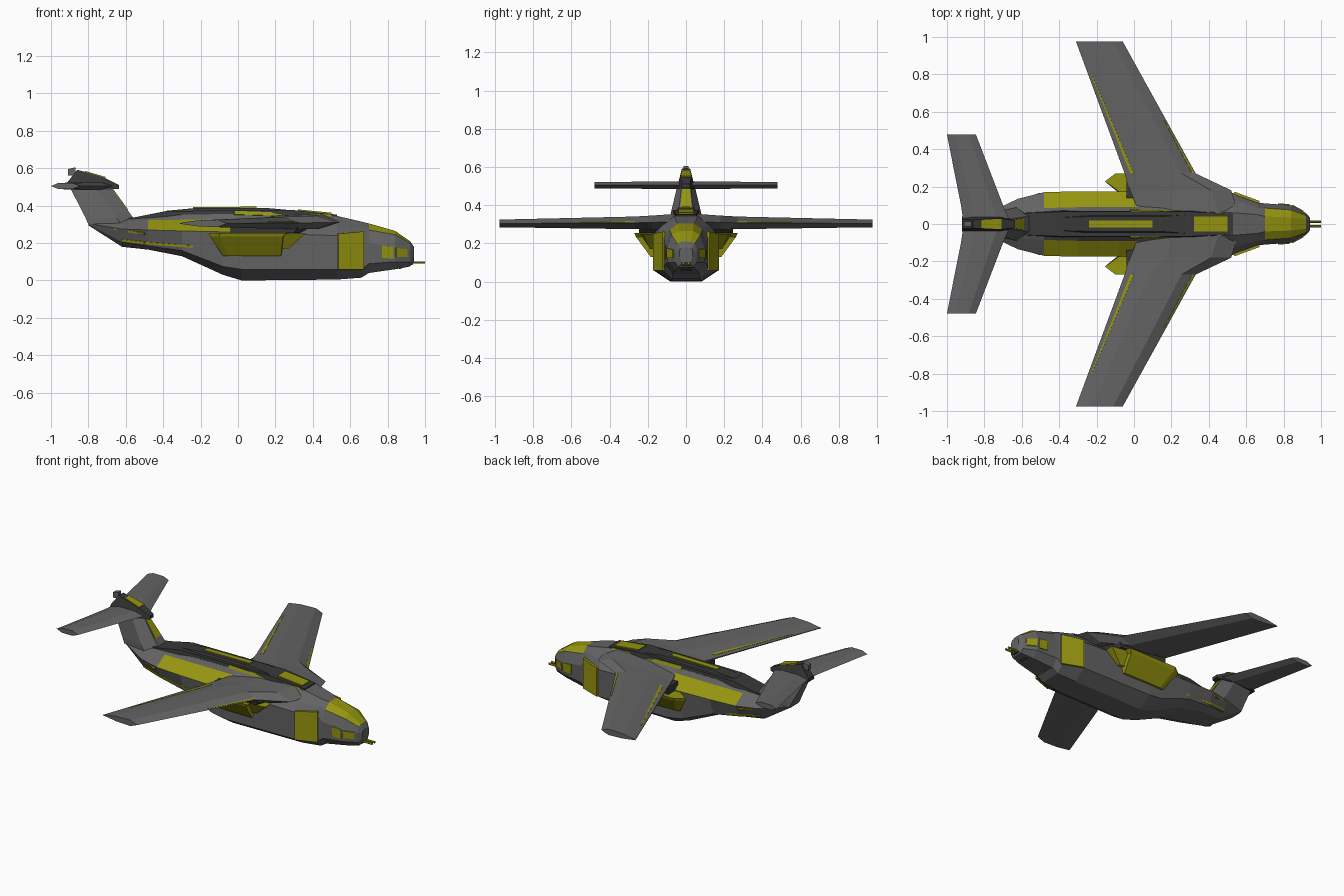
import bpy, bmesh, math
from mathutils import Vector


def material(name, r, g, b):
    m = bpy.data.materials.new(name)
    m.diffuse_color = (r, g, b, 1)
    return m


yellow = material("yellow", .30, .30, .005)
grey = material("hull_grey", .125, .125, .125)
dark = material("dark_grey", .04, .04, .04)


def build(name, verts, faces, mat=grey, mirror=False, tint=()):
    me = bpy.data.meshes.new(name)
    me.from_pydata([tuple(v) for v in verts], [], faces)
    me.materials.append(mat)
    if tint:
        me.materials.append(yellow)
        for i in tint:
            me.polygons[i].material_index = 1
    bm = bmesh.new()
    bm.from_mesh(me)
    bmesh.ops.recalc_face_normals(bm, faces=bm.faces)
    bm.to_mesh(me)
    bm.free()
    ob = bpy.data.objects.new(name, me)
    bpy.context.collection.objects.link(ob)
    if mirror:
        m = ob.modifiers.new("Mirror", 'MIRROR')
        m.use_axis = (False, True, False)
        m.use_mirror_merge = False
    return ob


def loft(name, rings, mat=grey, mirror=False, yellow_cells=()):
    """Skin closed rings of equal point count; cells are (segment, edge)."""
    n = len(rings[0])
    faces, tint = [], []
    for i in range(len(rings) - 1):
        for j in range(n):
            if (i, j) in yellow_cells:
                tint.append(len(faces))
            k = (j + 1) % n
            faces.append((i*n + j, i*n + k, (i+1)*n + k, (i+1)*n + j))
    faces.append(tuple(range(n)))
    faces.append(tuple(range((len(rings)-1)*n, len(rings)*n)))
    return build(name, [p for r in rings for p in r], faces, mat, mirror, tint)


def plate(name, pts, t=0.006, mat=yellow, mirror=True):
    """Thin panel: polygon thickened both ways along its normal."""
    p = [Vector(q) for q in pts]
    n = (p[2] - p[0]).cross(p[3] - p[1]).normalized() * t
    return loft(name, [[q - n for q in p], [q + n for q in p]], mat, mirror)


def box_ring(x, w, z0, z1, wt=None):
    wt = w if wt is None else wt
    return [(x, -w, z0), (x, w, z0), (x, wt, z1), (x, -wt, z1)]


# Fuselage: half sections from keel to roof (y, z pairs)
stations = [
    (.94, .02, .10, .035, .13, .035, .16, .03, .175, .02, .18),
    (.92, .04, .075, .055, .10, .058, .165, .045, .20, .025, .21),
    (.84, .055, .06, .095, .10, .10, .18, .075, .245, .035, .265),
    (.70, .07, .04, .11, .09, .11, .20, .085, .27, .04, .305),
    (.66, .07, .015, .115, .06, .115, .24, .085, .285, .05, .315),
    (.53, .08, .005, .165, .06, .165, .24, .13, .29, .06, .345),
    (.02, .08, 0, .17, .06, .175, .255, .09, .325, .07, .355),
    (-.08, .075, .03, .165, .075, .175, .26, .09, .325, .07, .355),
    (-.30, .08, .13, .15, .16, .175, .265, .09, .325, .07, .352),
    (-.48, .08, .165, .13, .185, .17, .27, .085, .322, .06, .338),
    (-.62, .06, .18, .10, .205, .135, .275, .08, .315, .05, .328),
    (-.80, .04, .295, .045, .30, .05, .305, .04, .312, .03, .318),
]
rings = []
for s in stations:
    half = [(s[0], s[k], s[k+1]) for k in range(1, 11, 2)]
    rings.append(half + [(x, -y, z) for x, y, z in reversed(half)])
cells = {(i, j) for i in (1, 2) for j in (3, 4, 5)}
cells |= {(i, j) for i in (6, 7, 8) for j in (2, 6)}
loft("fuselage", rings, yellow_cells=cells)

# Wings: faceted airfoil sections (y, leading x, trailing x, z, half thickness)
wing = [(.05, .56, .03, .315, .04), (.18, .52, -.02, .31, .036),
        (.27, .33, -.05, .308, .033), (.975, -.06, -.31, .305, .02)]


def airfoil(y, le, te, z, t):
    shape = [(0, 0), (.2, 1), (.65, .8), (1, .1), (1, -.1), (.6, -.8), (.2, -1)]
    return [(le + (te - le)*f, y, z + t*h) for f, h in shape]


loft("wing", [airfoil(*w) for w in wing], mirror=True)


def on_wing(s, f):
    y, le, te, z, t = [a + (b - a)*s for a, b in zip(wing[2], wing[3])]
    h = f/.2 if f < .2 else (1 - (f-.2)*.444 if f < .65 else .8 - (f-.65)*2)
    return (le + (te - le)*f, y, z + t*h)


def wing_strip(name, s0, s1, f0, f1, f2, f3):
    plate(name, [on_wing(s0, f0), on_wing(s1, f1), on_wing(s1, f2), on_wing(s0, f3)], .002)


wing_strip("flap_strip", 0, .75, .87, .93, .945, .92)
wing_strip("leading_edge_strip", 0, .4, .02, .03, .04, .05)

# Side sponsons under the wing roots, with a grey fairing above
loft("sponson", [
    [(-.06, .15, .13), (-.08, .175, .13), (-.05, .185, .13), (.23, .185, .13), (.23, .15, .13)],
    [(-.05, .15, .235), (-.15, .222, .235), (-.10, .262, .235), (.24, .262, .235), (.25, .15, .235)],
    [(-.05, .15, .255), (-.155, .228, .255), (-.10, .27, .255), (.26, .27, .255), (.27, .15, .255)],
], yellow, True)
loft("sponson_fairing", [
    [(-.04, .14, .255), (-.04, .245, .255), (.30, .245, .255), (.34, .14, .255)],
    [(-.04, .14, .305), (-.04, .25, .305), (.33, .25, .305), (.42, .14, .305)],
], dark, True)
loft("intake", [
    [(.20, .15, .17), (.20, .19, .17), (.27, .19, .17), (.27, .15, .17)],
    [(.20, .15, .25), (.20, .245, .25), (.36, .225, .25), (.36, .15, .25)],
], yellow, True)

# Dorsal spine and raised roof housing
loft("spine", [box_ring(.53, .06, .30, .352, .055), box_ring(.30, .078, .30, .376, .066),
               box_ring(-.38, .078, .30, .372, .066), box_ring(-.55, .068, .29, .338, .06),
               box_ring(-.72, .058, .28, .325, .05)], dark)
loft("roof_housing", [box_ring(.28, .055, .35, .376, .05), box_ring(.15, .055, .35, .388, .04),
                      box_ring(-.22, .055, .35, .388, .04), box_ring(-.38, .05, .35, .373, .035)], dark)
plate("roof_strip", [(.10, .018, .389), (.10, -.018, .389), (-.24, -.018, .386), (-.24, .018, .386)], .006, yellow, False)
plate("roof_hatch", [(.50, .04, .357), (.50, -.04, .357), (.32, -.04, .375), (.32, .04, .375)], .005, yellow, False)
plate("spine_side_strip", [(.50, .061, .338), (.50, .058, .352), (-.02, .069, .372), (-.02, .077, .352)], .003)

# Cabin doors and nose side windows
plate("cabin_door", [(.67, .116, .06), (.535, .166, .06), (.535, .166, .25), (.67, .116, .262)], .007)
plate("front_window", [(.905, .066, .125), (.845, .097, .125), (.845, .100, .175), (.905, .067, .168)], .004)
plate("rear_window", [(.83, .099, .118), (.77, .105, .12), (.77, .107, .187), (.83, .102, .18)], .004)

# Chin turret with twin barrels
loft("chin_turret", [box_ring(.86, .03, .06, .11), box_ring(.935, .02, .085, .11)], dark)
for y in (-.013, .013):
    loft("gun_barrel", [[(x, y + .007*math.cos(a*math.pi/3), .096 + .007*math.sin(a*math.pi/3))
                         for a in range(6)] for x in (.90, 1.0)], yellow)

# Yellow lines along the tail boom
plate("boom_upper_strip", [(-.50, .158, .245), (-.50, .162, .255), (-.66, .110, .283), (-.66, .106, .273)], .006)
plate("boom_lower_strip", [(-.24, .156, .175), (-.24, .158, .187), (-.50, .135, .208), (-.50, .131, .196)], .005)
plate("boom_rear_strip", [(-.50, .131, .196), (-.50, .135, .208), (-.62, .106, .222), (-.62, .102, .210)], .005)


# Swept tail fin
def fin_ring(z, front, back, w):
    m = front + (back - front)*.35
    return [(front, w*.5, z), (m, w, z), (back, w*.6, z),
            (back, -w*.6, z), (m, -w, z), (front, -w*.5, z)]


loft("tail_fin", [fin_ring(.30, -.53, -.80, .09), fin_ring(.335, -.56, -.815, .085),
                  fin_ring(.50, -.68, -.90, .046)])
plate("fin_front_panel", [(-.592, .03, .375), (-.592, -.03, .375), (-.672, -.02, .485),
                          (-.672, .02, .485)], .006, yellow, False)

# Fairing on top of the fin
loft("tail_fairing", [box_ring(-.635, .02, .49, .51), box_ring(-.72, .048, .485, .552, .03),
                      box_ring(-.86, .048, .485, .592, .022), box_ring(-.92, .04, .49, .515, .025)], dark)
plate("tail_top_panel", [(-.71, .028, .548), (-.71, -.028, .548), (-.82, -.022, .58),
                         (-.82, .022, .58)], .006, yellow, False)
loft("tail_tip_block", [box_ring(-.87, .014, .56, .605), box_ring(-.91, .014, .56, .595)])


# Tailplane
def tail_ring(y, le, te, t):
    return [(le, y, .505), (le + (te-le)*.25, y, .505 + t), (le + (te-le)*.75, y, .505 + t),
            (te, y, .505), (le + (te-le)*.75, y, .505 - t), (le + (te-le)*.25, y, .505 - t)]


loft("tailplane", [tail_ring(.03, -.67, -.915, .02), tail_ring(.10, -.70, -.925, .02),
                   tail_ring(.478, -.845, -1.0, .016)], grey, True)
